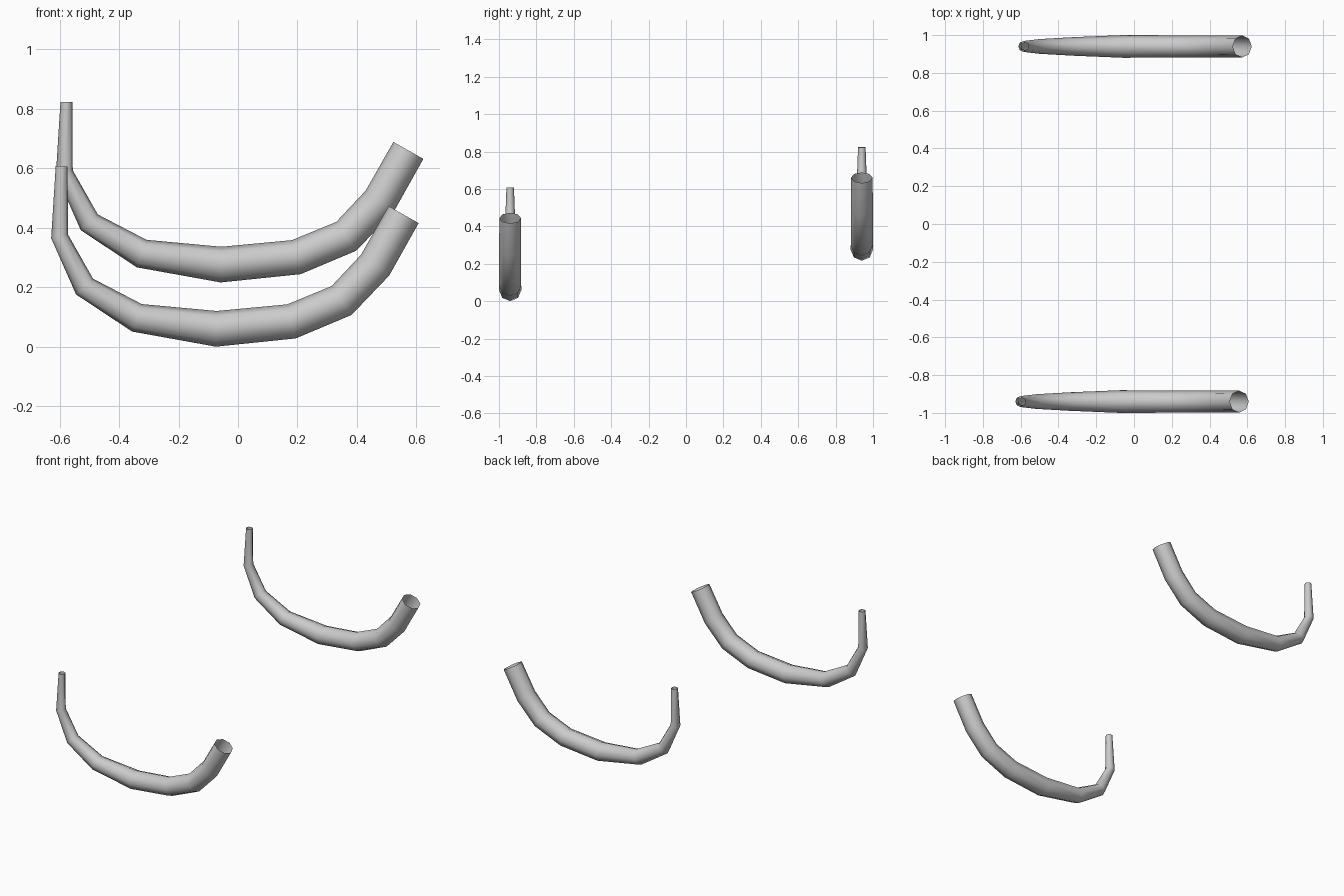
import bpy, bmesh, math
from mathutils import Vector

if "Cube" in bpy.data.objects:
    bpy.data.objects.remove(bpy.data.objects["Cube"])

# Tube path: x, z, radius (thick open end to thin open end)
PATH = [(0.557, 0.444, 0.058), (0.461, 0.274, 0.059), (0.348, 0.155, 0.059),
        (0.180, 0.085, 0.059), (-0.073, 0.060, 0.060), (-0.340, 0.097, 0.049),
        (-0.516, 0.202, 0.039), (-0.600, 0.371, 0.029), (-0.593, 0.607, 0.020)]
SIDES = 8


def curved_tube(name, dx, y, dz):
    pts = [Vector((x + dx, y, z + dz)) for x, z, _ in PATH]
    bm = bmesh.new()
    rings = []
    for i, p in enumerate(pts):
        # bisecting tangent; the ring spans y and the in-plane normal
        tan = Vector()
        if i > 0:
            tan += (p - pts[i - 1]).normalized()
        if i < len(pts) - 1:
            tan += (pts[i + 1] - p).normalized()
        tan.normalize()
        side = Vector((0, 1, 0))
        normal = tan.cross(side)
        r = PATH[i][2]
        rings.append([bm.verts.new(p + r * (math.cos(a) * side + math.sin(a) * normal))
                      for a in (2 * math.pi * k / SIDES for k in range(SIDES))])
    for a, b in zip(rings, rings[1:]):
        for k in range(SIDES):
            n = (k + 1) % SIDES
            # side x normal = tangent, so this winding faces outward
            f = bm.faces.new((a[k], a[n], b[n], b[k]))
            f.smooth = True
    mesh = bpy.data.meshes.new(name)
    bm.to_mesh(mesh)
    bm.free()
    obj = bpy.data.objects.new(name, mesh)
    bpy.context.collection.objects.link(obj)
    return obj


# Front (lower) and back (raised) tubes
curved_tube("front_tube", 0.0, -0.94, 0.0)
curved_tube("back_tube", 0.016, 0.94, 0.216)
